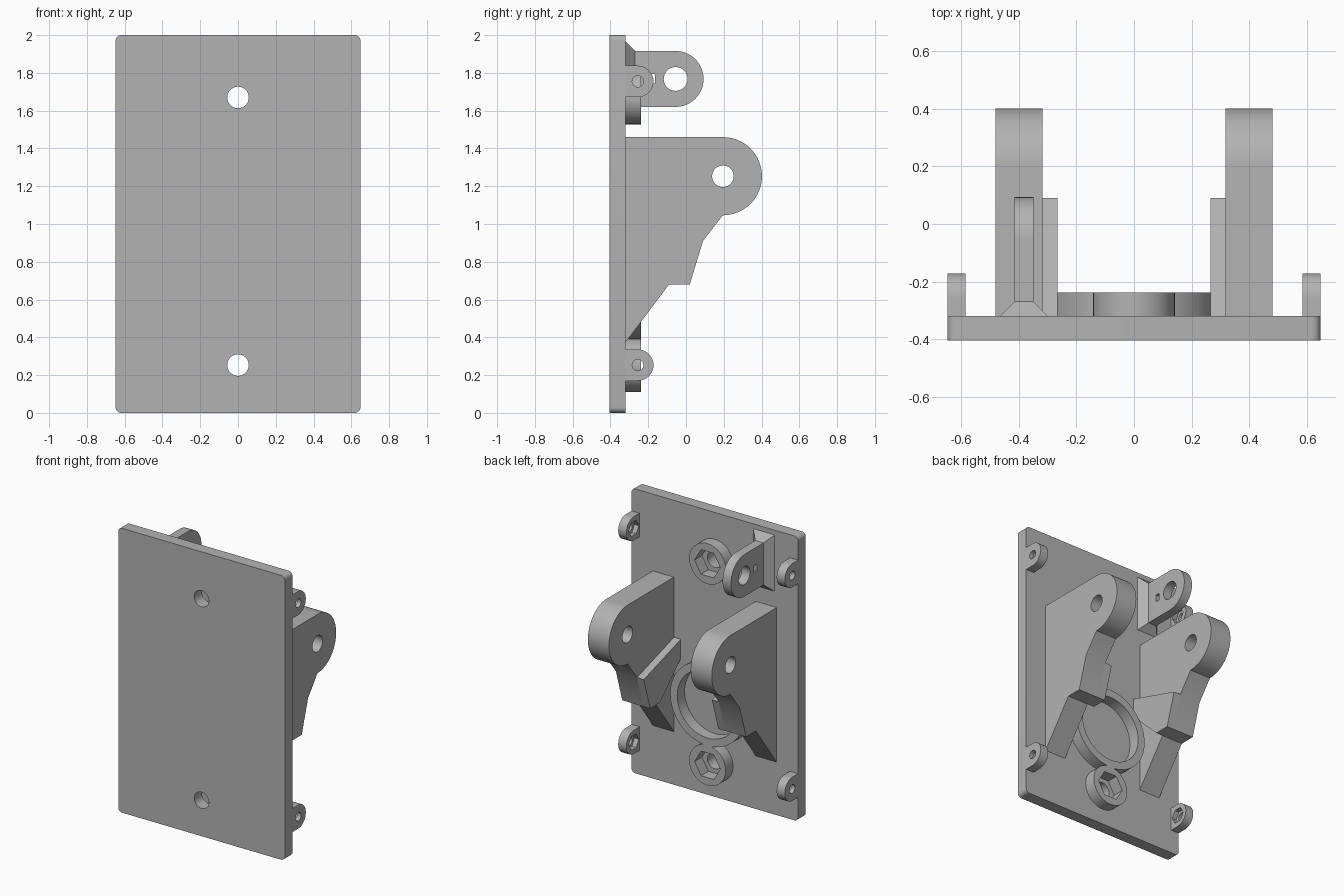
import bpy, bmesh, math

if "Cube" in bpy.data.objects:
    bpy.data.objects.remove(bpy.data.objects["Cube"])

gray = bpy.data.materials.new("plain gray")
gray.diffuse_color = (0.45, 0.45, 0.45, 1)
gray.use_nodes = True
gray.node_tree.nodes["Principled BSDF"].inputs["Base Color"].default_value = gray.diffuse_color
BACK = -0.32    # rear surface of the plate
ROOT = -0.33    # parts are sunk slightly into the plate


def arc(cx, cy, r, a0, a1, n):
    return [(cx + r * math.cos(math.radians(a0 + (a1 - a0) * i / n)),
             cy + r * math.sin(math.radians(a0 + (a1 - a0) * i / n))) for i in range(n + 1)]


def circle(cx, cy, r, n=48):
    return arc(cx, cy, r, 0, 360, n)[:-1]


def prism(name, pts, axis, a, b):
    """Extrude a profile: axis x uses (y, z) points, axis y uses (x, z) points."""
    bm = bmesh.new()
    rings = []
    for t in (a, b):
        rings.append([bm.verts.new((t, p, q) if axis == 'x' else (p, t, q)) for p, q in pts])
    bm.faces.new(rings[0])
    bm.faces.new(rings[1][::-1])
    n = len(pts)
    for i in range(n):
        j = (i + 1) % n
        bm.faces.new((rings[0][i], rings[0][j], rings[1][j], rings[1][i]))
    return finish(name, bm)


def finish(name, bm):
    bmesh.ops.recalc_face_normals(bm, faces=bm.faces)
    me = bpy.data.meshes.new(name)
    bm.to_mesh(me)
    bm.free()
    ob = bpy.data.objects.new(name, me)
    bpy.context.collection.objects.link(ob)
    me.materials.append(gray)
    return ob


def cut(ob, *cutters):
    bpy.context.view_layer.objects.active = ob
    for c in cutters:
        m = ob.modifiers.new("cut", 'BOOLEAN')
        m.operation, m.solver, m.object = 'DIFFERENCE', 'EXACT', c
        bpy.ops.object.modifier_apply(modifier=m.name)
        bpy.data.objects.remove(c)


# Wall plate with rounded corners and two screw holes
W, R = 0.648, 0.03
outline = (arc(W - R, 2 - R, R, 0, 90, 6) + arc(R - W, 2 - R, R, 90, 180, 6)
           + arc(R - W, R, R, 180, 270, 6) + arc(W - R, R, R, 270, 360, 6))
plate = prism("plate", outline, 'y', -0.405, BACK)
for z in (1.67, 0.253):
    cut(plate, prism("hole", circle(0, z, 0.057), 'y', -0.6, 0))

# Screw bosses with hexagonal nut pockets
for label, z in (("upper", 1.67), ("lower", 0.253)):
    boss = prism(label + "_boss", circle(0, z, 0.142), 'y', BACK, -0.238)
    cut(boss, prism("nut_pocket", circle(0, z, 0.1, 6), 'y', -0.5, 0))

# Round locating ring
ring = prism("ring", circle(0, 0.68, 0.29, 64), 'y', BACK, -0.238)
cut(ring, prism("ring_bore", circle(0, 0.68, 0.235, 64), 'y', -0.5, 0))

# Pair of hinge arms with stepped undersides, and inner stop pads
arm_profile = ([(ROOT, 0.36), (-0.09, 0.68), (0.02, 0.68), (0.09, 0.91)]
               + arc(0.195, 1.253, 0.207, -90, 90, 32) + [(ROOT, 1.46)])
pad_profile = [(ROOT, 1.04), (0.09, 0.91), (0.02, 0.68), (-0.09, 0.68), (ROOT, 0.91)]
for label, s in (("left", -1), ("right", 1)):
    arm = prism(label + "_arm", arm_profile, 'x', s * 0.318, s * 0.482)
    cut(arm, prism("pin_hole", circle(0.195, 1.253, 0.057), 'x', s * 0.1, s * 0.7))
    prism(label + "_pad", pad_profile, 'x', s * 0.265, s * 0.319)

# Side lugs at the four corners, nut pockets facing inward
for side, s in (("left", -1), ("right", 1)):
    for label, z in (("upper", 1.755), ("lower", 0.253)):
        profile = [(ROOT, z - 0.083)] + arc(-0.255, z, 0.083, -90, 90, 20) + [(ROOT, z + 0.083)]
        lug = prism(f"{label}_{side}_lug", profile, 'x', s * 0.585, s * W)
        cut(lug, prism("hole", circle(-0.255, z, 0.03, 24), 'x', s * 0.5, s * 0.7),
            prism("nut_pocket", circle(-0.255, z, 0.055, 6), 'x', s * 0.5, s * 0.618))

# Single pivot tab with a large hole and a small slot
profile = [(ROOT, 1.62)] + arc(-0.055, 1.768, 0.148, -90, 90, 28) + [(ROOT, 1.916)]
tab = prism("pivot_tab", profile, 'x', -0.415, -0.35)
slot = [(-0.195, 1.745), (-0.165, 1.745), (-0.165, 1.795), (-0.195, 1.795)]
cut(tab, prism("hole", circle(-0.055, 1.768, 0.063), 'x', -0.6, -0.2),
    prism("slot", slot, 'x', -0.6, -0.2))

# Flared foot around the tab
bm = bmesh.new()
rows = []
for y, g in ((BACK, 0.05), (-0.27, 0.0)):
    rows.append([bm.verts.new((x, y, z)) for x, z in
                 ((-0.415 - g, 1.62 - g), (-0.35 + g, 1.62 - g),
                  (-0.35 + g, 1.916 + g), (-0.415 - g, 1.916 + g))])
for row in rows:
    bm.faces.new(row)
for i in range(4):
    j = (i + 1) % 4
    bm.faces.new((rows[0][i], rows[0][j], rows[1][j], rows[1][i]))
finish("tab_foot", bm)

# Smooth the round walls and keep the edges sharp
for ob in bpy.context.collection.objects:
    bpy.ops.object.select_all(action='DESELECT')
    ob.select_set(True)
    bpy.context.view_layer.objects.active = ob
    bpy.ops.object.shade_smooth_by_angle(angle=math.radians(25))
